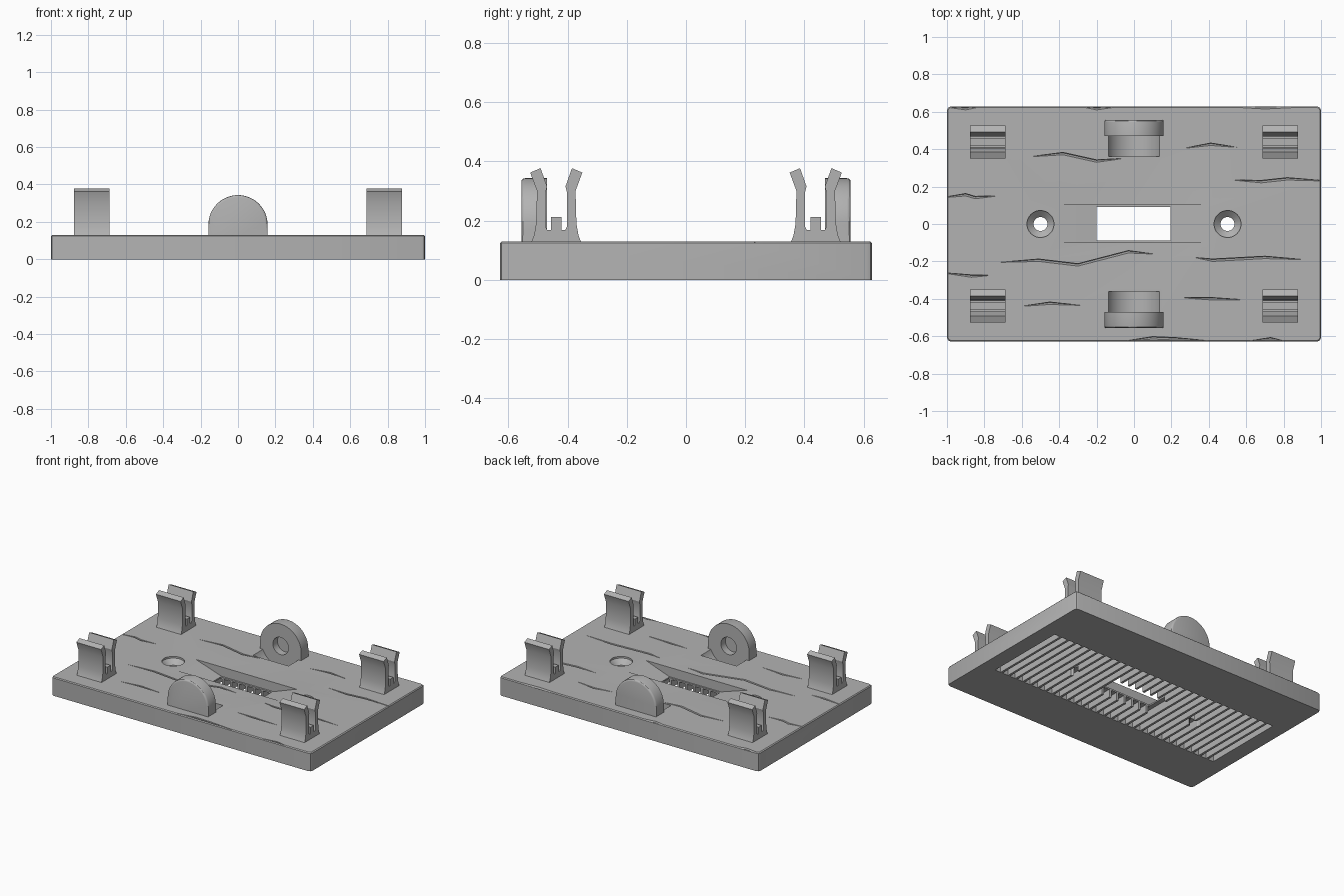
import bpy, bmesh, math
from mathutils import Vector

cube = bpy.data.objects.get("Cube")
if cube:
    bpy.data.objects.remove(cube)

grey = bpy.data.materials.new("plain_grey")
grey.use_nodes = True
grey.diffuse_color = (0.45, 0.45, 0.45, 1)
grey.node_tree.nodes["Principled BSDF"].inputs["Base Color"].default_value = grey.diffuse_color

TOP = 0.13
HALF_Y = 0.628


def finish(name, bm):
    bmesh.ops.recalc_face_normals(bm, faces=bm.faces)
    mesh = bpy.data.meshes.new(name)
    bm.to_mesh(mesh)
    bm.free()
    mesh.materials.append(grey)
    obj = bpy.data.objects.new(name, mesh)
    bpy.context.collection.objects.link(obj)
    return obj


def box(bm, lo, hi):
    verts = bmesh.ops.create_cube(bm, size=1)["verts"]
    lo, hi = Vector(lo), Vector(hi)
    for v in verts:
        v.co = (lo + hi) / 2 + v.co * (hi - lo)


def prism(bm, points, direction):
    """Extrude a closed outline along a direction."""
    face = bm.faces.new([bm.verts.new(p) for p in points])
    out = bmesh.ops.extrude_face_region(bm, geom=[face])["geom"]
    moved = [g for g in out if isinstance(g, bmesh.types.BMVert)]
    bmesh.ops.translate(bm, verts=moved, vec=direction)


def lathe_z(bm, x, rings, steps=48):
    """Stack of circles (radius, z) closed at both ends."""
    loops = [[bm.verts.new((x + r * math.cos(math.tau * i / steps),
                            r * math.sin(math.tau * i / steps), z))
              for i in range(steps)] for r, z in rings]
    for a, b in zip(loops, loops[1:]):
        for i in range(steps):
            j = (i + 1) % steps
            bm.faces.new((a[i], a[j], b[j], b[i]))
    bm.faces.new(loops[0])
    bm.faces.new(loops[-1])


def disc(radius, y, z, steps=64):
    return [(radius * math.cos(math.tau * i / steps), y,
             z + radius * math.sin(math.tau * i / steps)) for i in range(steps)]


def cut(target, bm):
    tool = finish("cutter", bm)
    tool.hide_render = True
    mod = target.modifiers.new("cut", "BOOLEAN")
    mod.operation, mod.object, mod.solver = "DIFFERENCE", tool, "EXACT"
    mod.use_self = True
    apply(target)
    bpy.data.objects.remove(tool)


def apply(obj):
    graph = bpy.context.evaluated_depsgraph_get()
    graph.update()
    mesh = bpy.data.meshes.new_from_object(obj.evaluated_get(graph))
    obj.modifiers.clear()
    obj.data = mesh


def smooth(obj):
    bpy.ops.object.select_all(action="DESELECT")
    obj.select_set(True)
    bpy.context.view_layer.objects.active = obj
    bpy.ops.object.shade_smooth_by_angle(angle=math.radians(30))


# Base plate with chamfered corners and a slight top edge
bm = bmesh.new()
box(bm, (-1, -HALF_Y, 0), (1, HALF_Y, TOP))
upright = [e for e in bm.edges if abs(e.verts[0].co.z - e.verts[1].co.z) > 0.1]
bmesh.ops.bevel(bm, geom=upright, offset=0.02, segments=2, affect="EDGES", profile=0.5)
rim = [e for e in bm.edges if all(v.co.z > 0.1 for v in e.verts)]
bmesh.ops.bevel(bm, geom=rim, offset=0.006, segments=1, affect="EDGES")
plate = finish("base_plate", bm)

# Row of slots on the underside
bm = bmesh.new()
pitch = 0.06
for i in range(30):
    x = -0.9 + pitch * i
    box(bm, (x + 0.008, -0.29, -0.1), (x + pitch - 0.008, 0.29, 0.055))
cut(plate, bm)

# Ramped trench on the top and the window through its middle
bm = bmesh.new()
ramp = [(-0.4, TOP), (-0.2, 0.065), (0.2, 0.065), (0.38, TOP), (0.38, 0.2), (-0.4, 0.2)]
prism(bm, [(x, -0.1, z) for x, z in ramp], (0, 0.205, 0))
cut(plate, bm)
bm = bmesh.new()
box(bm, (-0.2, -0.088, -0.1), (0.195, 0.092, 0.3))
cut(plate, bm)

# Countersunk screw holes
bm = bmesh.new()
for x in (-0.5, 0.5):
    lathe_z(bm, x, [(0.037, -0.1), (0.037, 0.085), (0.072, 0.118), (0.072, 0.2)])
cut(plate, bm)

# Round clearance pockets in front of the end holders
bm = bmesh.new()
for s in (-1, 1):
    prism(bm, disc(0.15, s * 0.36, 0.19), (0, s * 0.11, 0))
cut(plate, bm)

# Wood-grain cracks, in hundredths of a unit
CRACKS = [
    [(-55, 36), (-38, 37.5), (-20, 33.5), (-6, 35)],
    [(27, 40.5), (41, 42.5), (55, 41)],
    [(53, 23.5), (68, 22.5), (82, 24), (103, 23)],
    [(-103, 14), (-90, 15.5), (-85, 14), (-73, 15)],
    [(-71, -20.5), (-51, -19.5), (-30, -22), (-3, -15), (10, -16)],
    [(33, -18), (42, -19.5), (70, -18), (90, -19)],
    [(-103, -26), (-87, -28), (-77, -27.5)],
    [(-60, -44), (-45, -42.5), (-29, -43.5)],
    [(27, -39.5), (40, -40), (58, -40.5)],
    [(-4, -62.5), (10, -61), (22, -61.5), (40, -62.5)],
    [(-100, 62.5), (-90, 61.5), (-83, 62.5)],
    [(53, 62.5), (70, 62), (90, 62.5)],
    [(-27, 62.5), (-20, 61.5), (-10, 62.5)],
    [(62, -62.5), (73, -61.5), (80, -62.5)],
]
for path in CRACKS:
    bm = bmesh.new()
    rows = []
    for i, (x, y) in enumerate(path):
        w = 0.001 if i in (0, len(path) - 1) else 0.009
        x, y = x / 100, y / 100
        rows.append([bm.verts.new(p) for p in (
            (x, y - w, TOP + 0.01), (x, y + w, TOP + 0.01), (x, y + w * 0.6, TOP - w * 3))])
    for a, b in zip(rows, rows[1:]):
        for k in range(3):
            n = (k + 1) % 3
            bm.faces.new((a[k], a[n], b[n], b[k]))
    bm.faces.new(rows[0])
    bm.faces.new(rows[-1])
    bmesh.ops.triangulate(bm, faces=bm.faces)
    cut(plate, bm)
smooth(plate)

# Four spring clips: half profile mirrored about the clip centre
half = [(0.085, 0.125), (0.075, 0.15), (0.068, 0.19), (0.065, 0.3), (0.088, 0.362), (0.053, 0.377),
        (0.031, 0.315), (0.036, 0.295), (0.036, 0.18), (0.03, 0.168), (0.018, 0.168), (0.018, 0.212)]
profile = half + [(-y, z) for y, z in reversed(half)]
for sx, side in ((-1, "right"), (1, "left")):
    for sy, end in ((-1, "front"), (1, "back")):
        bm = bmesh.new()
        prism(bm, [(sx * 0.783 - 0.095, sy * 0.438 + y, z) for y, z in profile], (0.19, 0, 0))
        smooth(finish(f"clip_{end}_{side}", bm))

# Two arched end holders with a blind socket facing inward
for s, end in ((-1, "front"), (1, "back")):
    bm = bmesh.new()
    arch = [(0.158 * math.cos(math.pi * i / 32), s * 0.47, 0.185 + 0.158 * math.sin(math.pi * i / 32))
            for i in range(33)]
    arch = [(0.158, s * 0.47, 0.03)] + arch + [(-0.158, s * 0.47, 0.03)]
    prism(bm, arch, (0, s * 0.086, 0))
    outer = [e for e in bm.edges if all(abs(v.co.y) > 0.5 and v.co.z > 0.1 for v in e.verts)]
    bmesh.ops.bevel(bm, geom=outer, offset=0.012, segments=3, affect="EDGES", profile=0.5)
    holder = finish(f"end_holder_{end}", bm)
    bm = bmesh.new()
    prism(bm, disc(0.06, s * 0.44, 0.19, 40), (0, s * 0.08, 0))
    cut(holder, bm)
    smooth(holder)
